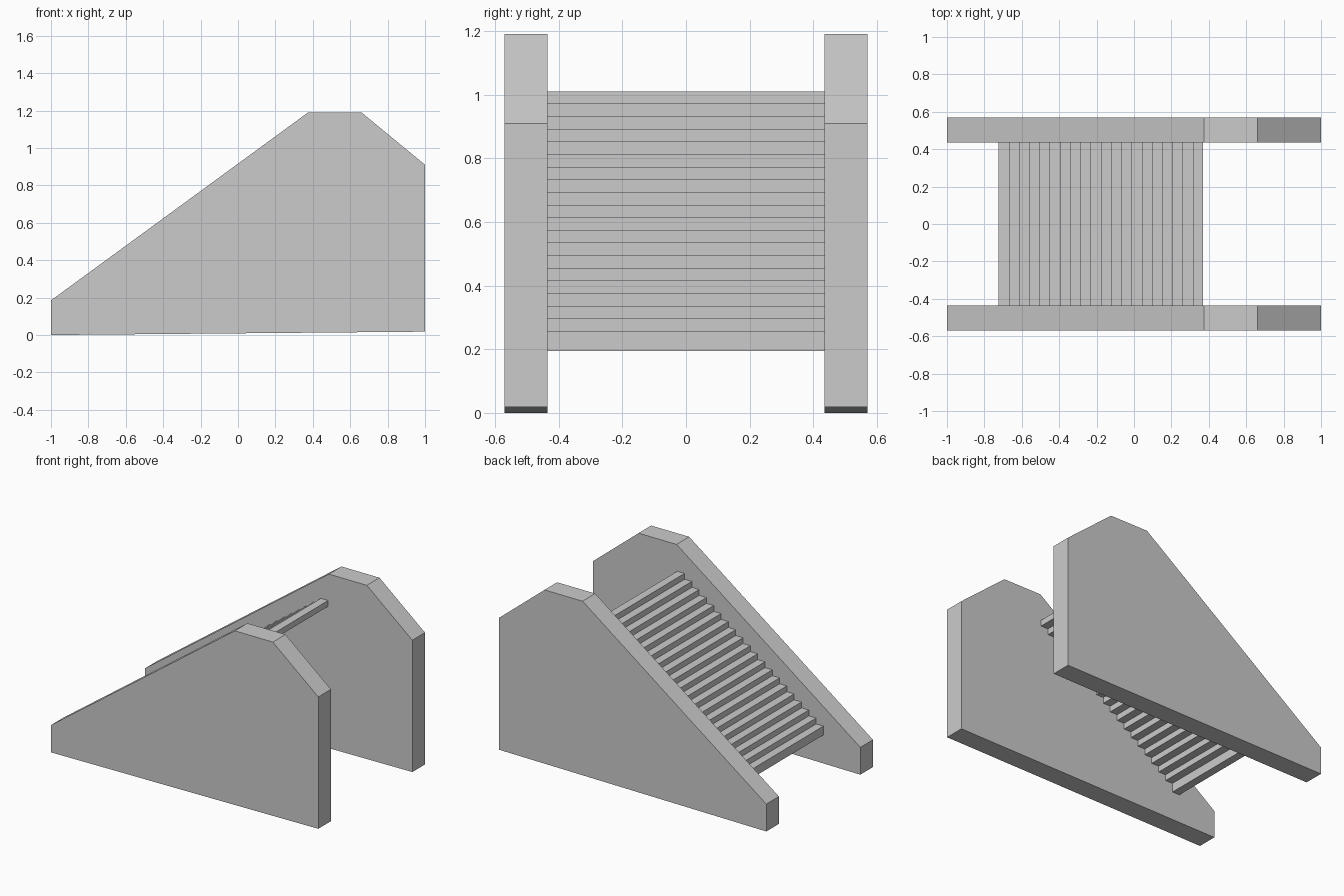
import bpy
import bmesh

cube = bpy.data.objects.get("Cube")
if cube:
    bpy.data.objects.remove(cube, do_unlink=True)

gray = bpy.data.materials.new("light_gray")
gray.use_nodes = True
color = (0.6, 0.6, 0.6, 1)
gray.diffuse_color = color
gray.node_tree.nodes["Principled BSDF"].inputs["Base Color"].default_value = color


def extrude_profile(bm, points, y0, y1):
    """Add a closed x-z outline, extruded from y0 to y1."""
    face = bm.faces.new([bm.verts.new((x, y0, z)) for x, z in points])
    result = bmesh.ops.extrude_face_region(bm, geom=[face])
    verts = [v for v in result["geom"] if isinstance(v, bmesh.types.BMVert)]
    bmesh.ops.translate(bm, verts=verts, vec=(0, y1 - y0, 0))


def finish(bm, name):
    bmesh.ops.recalc_face_normals(bm, faces=bm.faces)
    mesh = bpy.data.meshes.new(name)
    bm.to_mesh(mesh)
    bm.free()
    mesh.materials.append(gray)
    obj = bpy.data.objects.new(name, mesh)
    bpy.context.collection.objects.link(obj)


# Side walls
wall = [(-1, 0), (1, 0.018), (1, 0.91), (0.66, 1.19), (0.375, 1.19), (-1, 0.185)]
INNER, OUTER = 0.435, 0.57
for name, y0, y1 in (("front_wall", -OUTER, -INNER), ("back_wall", INNER, OUTER)):
    bm = bmesh.new()
    extrude_profile(bm, wall, y0, y1)
    finish(bm, name)

# Stair treads, the lowest one taller than the rest
COUNT, START, END = 20, -0.724, 0.37
FIRST_TOP, LAST_TOP, BASE = 0.255, 1.01, 0.195
run = (END - START) / COUNT
rise = (LAST_TOP - FIRST_TOP) / (COUNT - 1)
bm = bmesh.new()
for i in range(COUNT):
    x = START + i * run
    top = FIRST_TOP + i * rise
    bottom = top - rise if i else BASE
    extrude_profile(bm, [(x, bottom), (x + run, bottom), (x + run, top), (x, top)],
                    -INNER, INNER)
finish(bm, "stair_treads")
